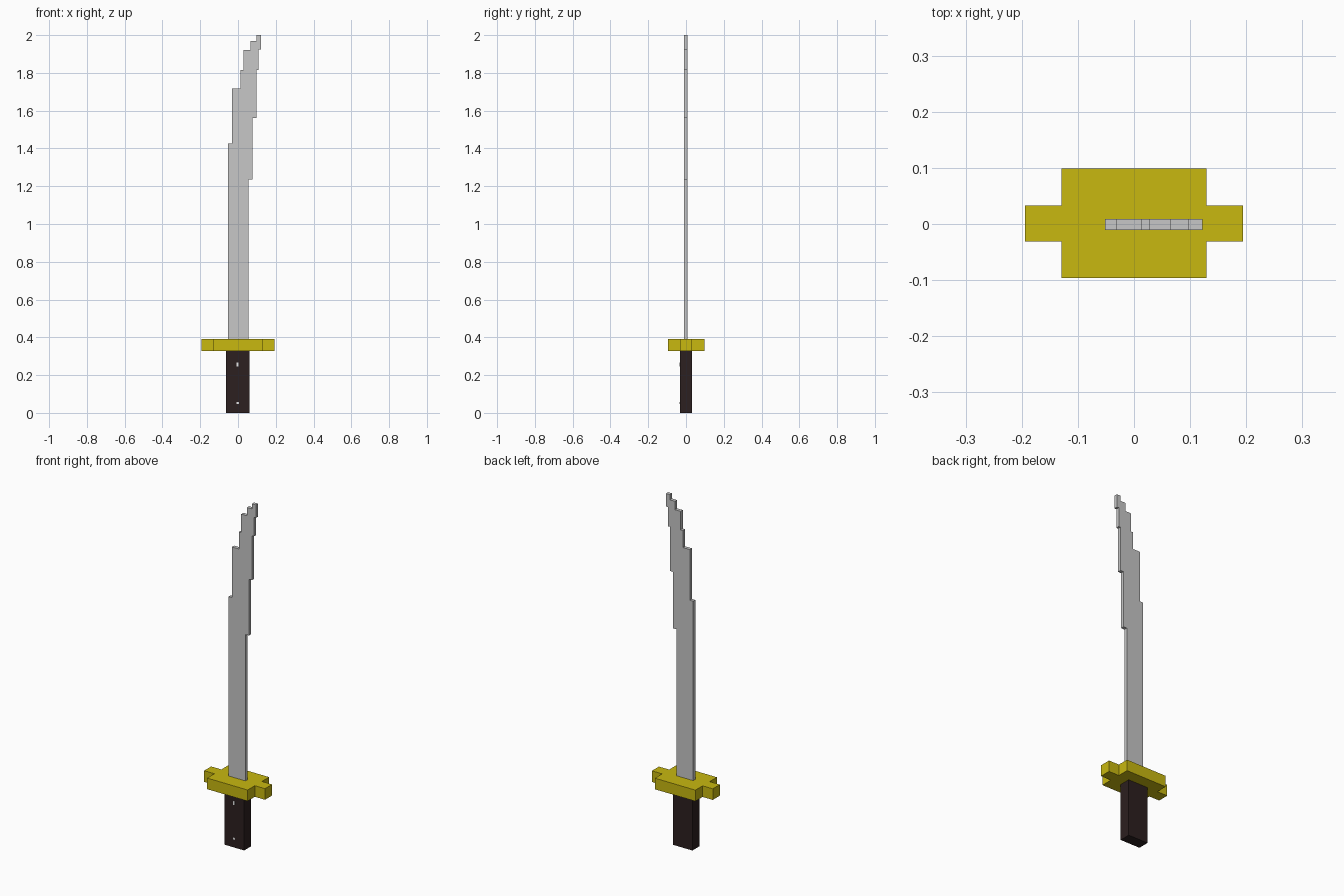
import bpy, bmesh

if "Cube" in bpy.data.objects:
    bpy.data.objects.remove(bpy.data.objects["Cube"])


def material(name, rgb):
    m = bpy.data.materials.new(name)
    m.diffuse_color = (*rgb, 1)
    m.use_nodes = True
    m.node_tree.nodes["Principled BSDF"].inputs["Base Color"].default_value = m.diffuse_color
    return m


STEEL = material("pale steel", (0.57, 0.57, 0.57))
GOLD = material("yellow gold", (0.58, 0.48, 0.005))
DARK = material("dark brown", (0.025, 0.014, 0.014))
WHITE = material("white", (0.85, 0.85, 0.85))


def extrude(name, points, depth, mat):
    """Solid from a closed outline of 3D points, pushed along depth."""
    bm = bmesh.new()
    face = bm.faces.new([bm.verts.new(p) for p in points])
    out = bmesh.ops.extrude_face_region(bm, geom=[face])
    verts = [g for g in out["geom"] if isinstance(g, bmesh.types.BMVert)]
    bmesh.ops.translate(bm, verts=verts, vec=depth)
    bmesh.ops.recalc_face_normals(bm, faces=bm.faces)
    mesh = bpy.data.meshes.new(name)
    bm.to_mesh(mesh)
    bm.free()
    mesh.materials.append(mat)
    obj = bpy.data.objects.new(name, mesh)
    bpy.context.collection.objects.link(obj)
    return obj


def box(name, x0, x1, y0, y1, z0, z1, mat):
    pts = [(x0, y0, z0), (x1, y0, z0), (x1, y1, z0), (x0, y1, z0)]
    return extrude(name, pts, (0, 0, z1 - z0), mat)


# Grip with two small pins on its front
box("grip", -0.063, 0.062, -0.032, 0.032, 0, 0.327, DARK)
box("upper_pin", -0.008, 0.002, -0.034, -0.031, 0.245, 0.267, WHITE)
box("lower_pin", -0.009, 0.004, -0.034, -0.031, 0.046, 0.057, WHITE)

# Cross-shaped guard
a, b, ya, yb = 0.194, 0.129, 0.032, 0.0975
cross = [(-a, -ya), (-b, -ya), (-b, -yb), (b, -yb), (b, -ya), (a, -ya),
         (a, ya), (b, ya), (b, yb), (-b, yb), (-b, ya), (-a, ya)]
extrude("guard", [(x, y + 0.001, 0.327) for x, y in cross], (0, 0, 0.064), GOLD)

# Blade outline: each step is (x, height where that vertical edge ends)
back_steps = [(-0.052, 1.425), (-0.031, 1.717), (0.013, 1.815),
              (0.028, 1.922), (0.065, 1.97), (0.097, 2.0)]
edge_steps = [(0.055, 1.235), (0.077, 1.56), (0.097, 1.815),
              (0.109, 1.925), (0.122, 2.0)]


def staircase(steps, z):
    pts = []
    for x, top in steps:
        pts += [(x, -0.011, z), (x, -0.011, top)]
        z = top
    return pts


outline = staircase(back_steps, 0.39) + staircase(edge_steps, 0.39)[::-1]
extrude("blade", outline, (0, 0.02, 0), STEEL)
